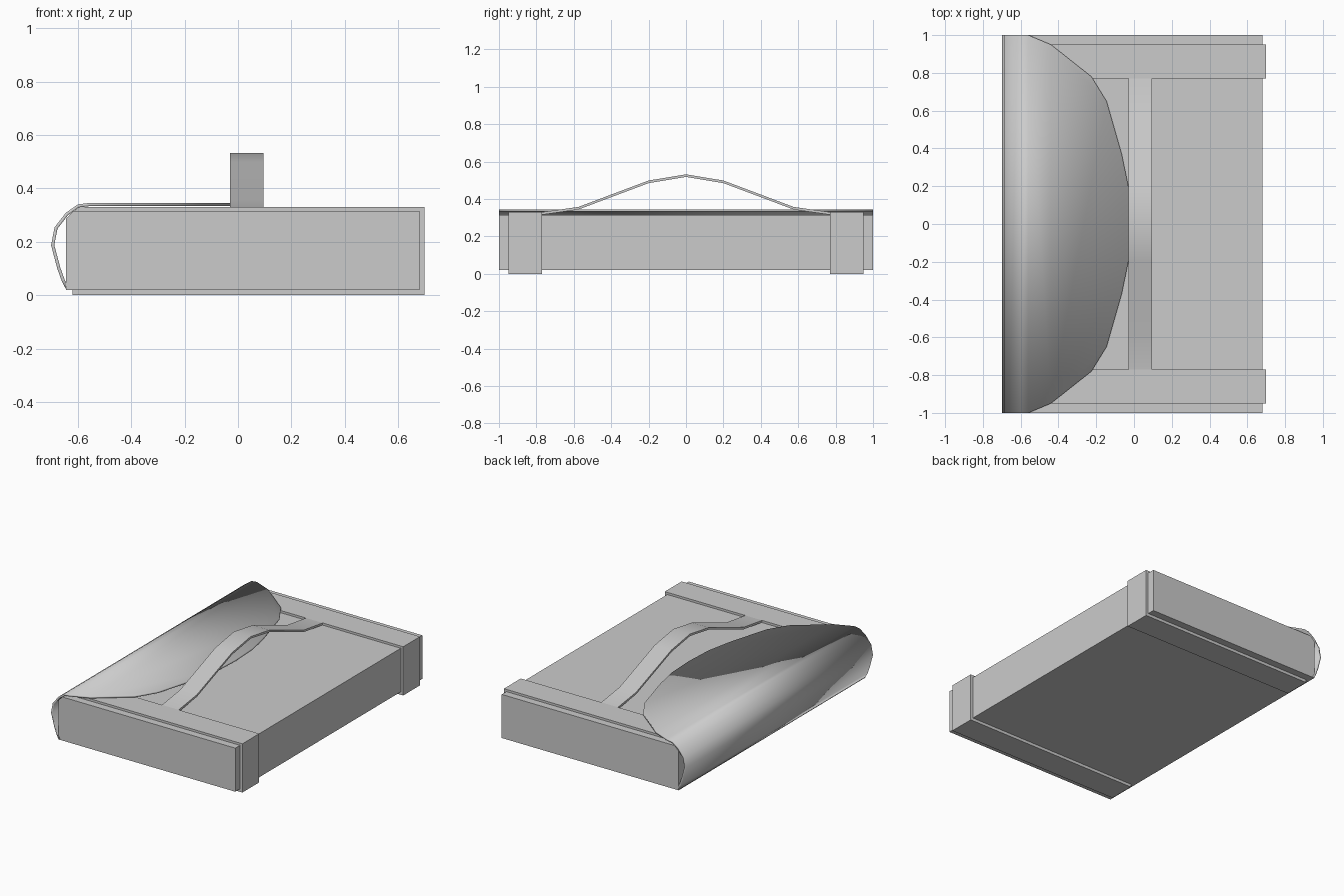
import bpy, bmesh, math

if "Cube" in bpy.data.objects:
    bpy.data.objects.remove(bpy.data.objects["Cube"])


def finish(name, bm, smooth=False):
    me = bpy.data.meshes.new(name)
    bm.to_mesh(me)
    bm.free()
    ob = bpy.data.objects.new(name, me)
    bpy.context.collection.objects.link(ob)
    if smooth:
        bpy.ops.object.select_all(action='DESELECT')
        ob.select_set(True)
        bpy.context.view_layer.objects.active = ob
        bpy.ops.object.shade_smooth_by_angle(angle=math.radians(42))
    return ob


def prism(name, pts, axis, lo, hi, smooth=False):
    """Extrude a closed 2D profile along x or y; the profile is (y, z) or (x, z)."""
    bm = bmesh.new()
    put = (lambda p, t: (t, p[0], p[1])) if axis == 'x' else (lambda p, t: (p[0], t, p[1]))
    a = [bm.verts.new(put(p, lo)) for p in pts]
    b = [bm.verts.new(put(p, hi)) for p in pts]
    bm.faces.new(a)
    bm.faces.new(b[::-1])
    n = len(pts)
    for i in range(n):
        j = (i + 1) % n
        bm.faces.new((a[i], b[i], b[j], a[j]))
    bmesh.ops.recalc_face_normals(bm, faces=bm.faces[:])
    return finish(name, bm, smooth)


# main body of the bag, bevelled beneath the flap fold
prism("bag_body", [(-0.645, 0.02), (0.68, 0.02), (0.68, 0.315),
                   (-0.615, 0.315), (-0.645, 0.285)], 'y', -1, 1)

# two straps wrapping under, behind and over the body
strap = [(-0.62, 0), (0.698, 0), (0.698, 0.33), (-0.61, 0.33),
         (-0.61, 0.315), (0.68, 0.315), (0.68, 0.02), (-0.62, 0.02)]
prism("strap_right", strap, 'y', 0.77, 0.95)
prism("strap_left", strap, 'y', -0.95, -0.77)

# arched handle joining the straps
half = [(0.77, 0.33), (0.575, 0.358), (0.2, 0.499)]
top = [(-y, z) for y, z in half] + [(0, 0.532)] + half[::-1]
under = [(y, z - 0.014) for y, z in top]
prism("handle", top + under[::-1], 'x', -0.03, 0.095, True)

# folded flap: rounded side plus curved top outline
fold = [(-0.643, 0.02), (-0.661, 0.055), (-0.677, 0.1), (-0.70, 0.187),
        (-0.687, 0.254), (-0.645, 0.308), (-0.60, 0.34), (-0.56, 0.345)]
edge = [(-0.44, 0.95), (-0.225, 0.78), (-0.145, 0.65), (-0.065, 0.37), (-0.03, 0.2)]
outline = [(x, -y) for x, y in edge] + [(-0.02, 0)] + edge[::-1]
bm = bmesh.new()
a = [bm.verts.new((x, -1, z)) for x, z in fold]
b = [bm.verts.new((x, 1, z)) for x, z in fold]
for i in range(len(fold) - 1):
    bm.faces.new((a[i], a[i + 1], b[i + 1], b[i]))
rim = [bm.verts.new((x, y, 0.345)) for x, y in outline]
bm.faces.new([a[-1]] + rim + [b[-1]])
flap = finish("flap", bm, True)
sol = flap.modifiers.new("thickness", 'SOLIDIFY')
sol.thickness = 0.012
sol.offset = -1
bpy.ops.object.modifier_move_to_index(modifier="thickness", index=0)
